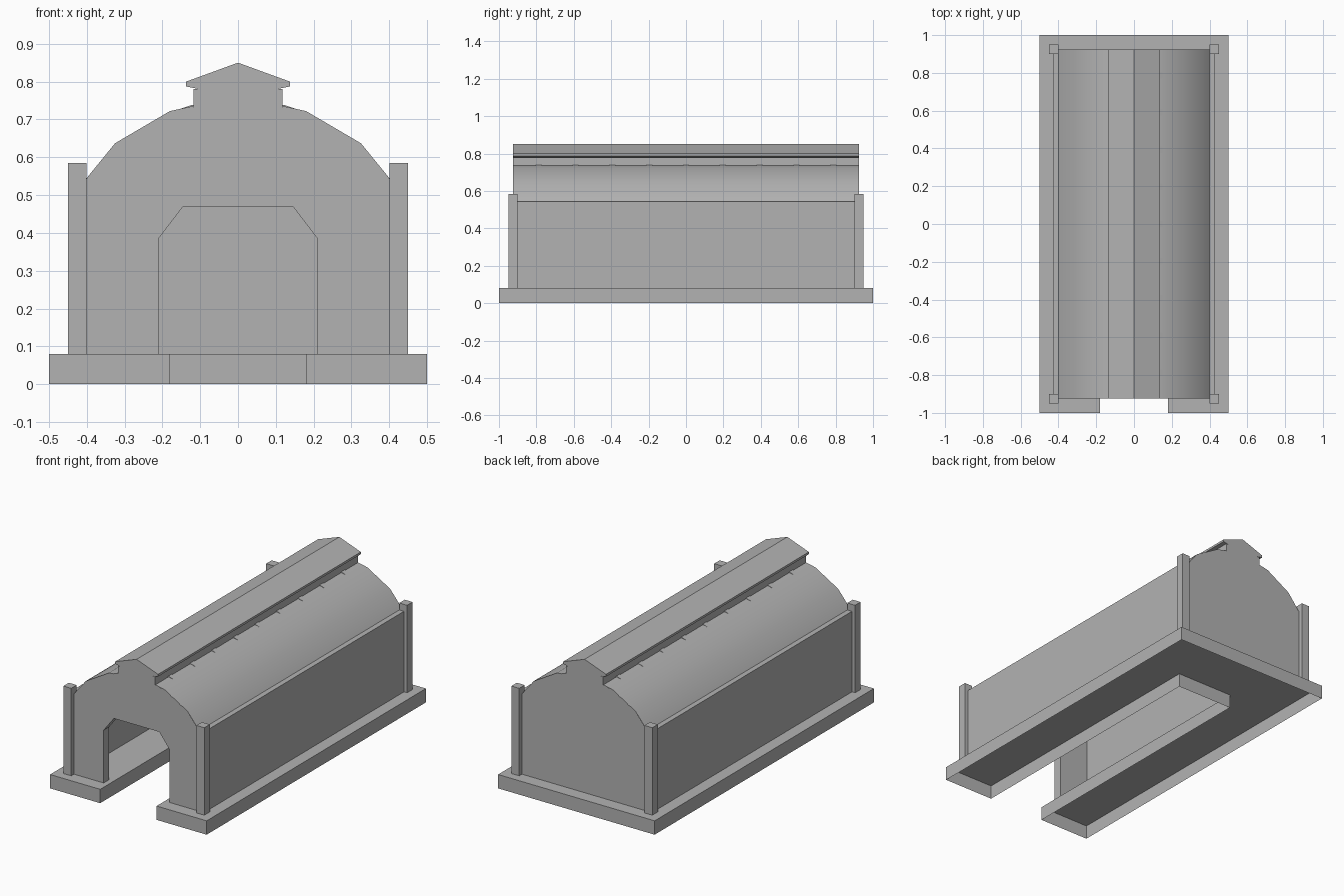
import bpy, bmesh, math

cube = bpy.data.objects.get("Cube")
if cube:
    bpy.data.objects.remove(cube, do_unlink=True)

grey = bpy.data.materials.new("plain_grey")
grey.use_nodes = True
grey.diffuse_color = (0.45, 0.45, 0.45, 1)
grey.node_tree.nodes["Principled BSDF"].inputs["Base Color"].default_value = grey.diffuse_color


def finish(name, bm, smooth=False):
    mesh = bpy.data.meshes.new(name)
    bm.to_mesh(mesh)
    bm.free()
    mesh.materials.append(grey)
    obj = bpy.data.objects.new(name, mesh)
    bpy.context.collection.objects.link(obj)
    if smooth:
        bpy.ops.object.select_all(action='DESELECT')
        obj.select_set(True)
        bpy.context.view_layer.objects.active = obj
        bpy.ops.object.shade_smooth_by_angle(angle=math.radians(40))
    return obj


def extrude_profile(name, profile, y0, y1, smooth=False):
    """Closed solid from an x-z outline, run along y."""
    bm = bmesh.new()
    front = bm.faces.new([bm.verts.new((x, y0, z)) for x, z in profile])
    result = bmesh.ops.extrude_face_region(bm, geom=[front], use_keep_orig=True)
    moved = [v for v in result["geom"] if isinstance(v, bmesh.types.BMVert)]
    bmesh.ops.translate(bm, verts=moved, vec=(0, y1 - y0, 0))
    bmesh.ops.recalc_face_normals(bm, faces=bm.faces[:])
    return finish(name, bm, smooth)


def box(name, x0, x1, y0, y1, z0, z1):
    return extrude_profile(name, [(x0, z0), (x1, z0), (x1, z1), (x0, z1)], y0, y1)


def mirrored(points):
    """Right half of an outline, continued with its mirror image."""
    return points + [(-x, z) for x, z in reversed(points)]


DECK = 0.08
END = 0.925
ROOF = [(0.40, 0.545), (0.325, 0.637), (0.18, 0.722), (0.12, 0.735)]

# Plinth: U-shaped deck with a skirt, hollow underneath
plan = [(-0.5, -1), (-0.18, -1), (-0.18, 0.6), (0.18, 0.6),
        (0.18, -1), (0.5, -1), (0.5, 1), (-0.5, 1)]
bm = bmesh.new()
top = [bm.verts.new((x, y, DECK)) for x, y in plan]
low = [bm.verts.new((x, y, 0)) for x, y in plan]
bm.faces.new(top)
for i in range(len(plan)):
    j = (i + 1) % len(plan)
    bm.faces.new((low[i], low[j], top[j], top[i]))
finish("plinth", bm)

# Gable ends: front one has the doorway cut out of its outline
gable = [(x, z - 0.002) for x, z in ROOF]
door = [(0.145, 0.47), (0.21, 0.385), (0.21, DECK)]
extrude_profile("back_gable", mirrored([(0.40, DECK)] + gable), END - 0.05, END)
extrude_profile("front_gable", mirrored(door + [(0.40, DECK)] + gable), -END, 0.05 - END)

# Side walls, corner posts and curved roof halves
for side, name in ((1, "left"), (-1, "right")):
    box(name + "_wall", side * 0.398, side * 0.43, -0.9, 0.9, DECK, 0.545)
    for end, where in ((1, "back"), (-1, "front")):
        box(f"{where}_{name}_post", side * 0.40, side * 0.45,
            end * 0.90, end * 0.95, DECK, 0.585)
    inner = [(x - 0.012, z - 0.02) for x, z in reversed(ROOF)]
    shell = [(side * x, z) for x, z in ROOF + inner]
    extrude_profile(name + "_roof", shell, 0.0005 - END, END - 0.0005, smooth=True)

# Arched ribs under the roof
outer = [(x - 0.003, z - 0.002) for x, z in ROOF[:-1]] + [(0.122, 0.738)]
under = [(x - 0.035, z - 0.04) for x, z in ROOF]
rib = mirrored(outer) + list(reversed(mirrored(under)))
for i in range(9):
    y = (i - 4) * 0.197
    extrude_profile(f"roof_rib_{i + 1}", rib, y - 0.017, y + 0.017)

# Raised ridge vent and its pitched cap
box("ridge_vent", -0.118, 0.118, -END, END, 0.728, 0.78)
extrude_profile("ridge_cap", [(0, 0.85), (0.137, 0.80), (0.137, 0.787), (0, 0.76),
                              (-0.137, 0.787), (-0.137, 0.80)], -END, END)
